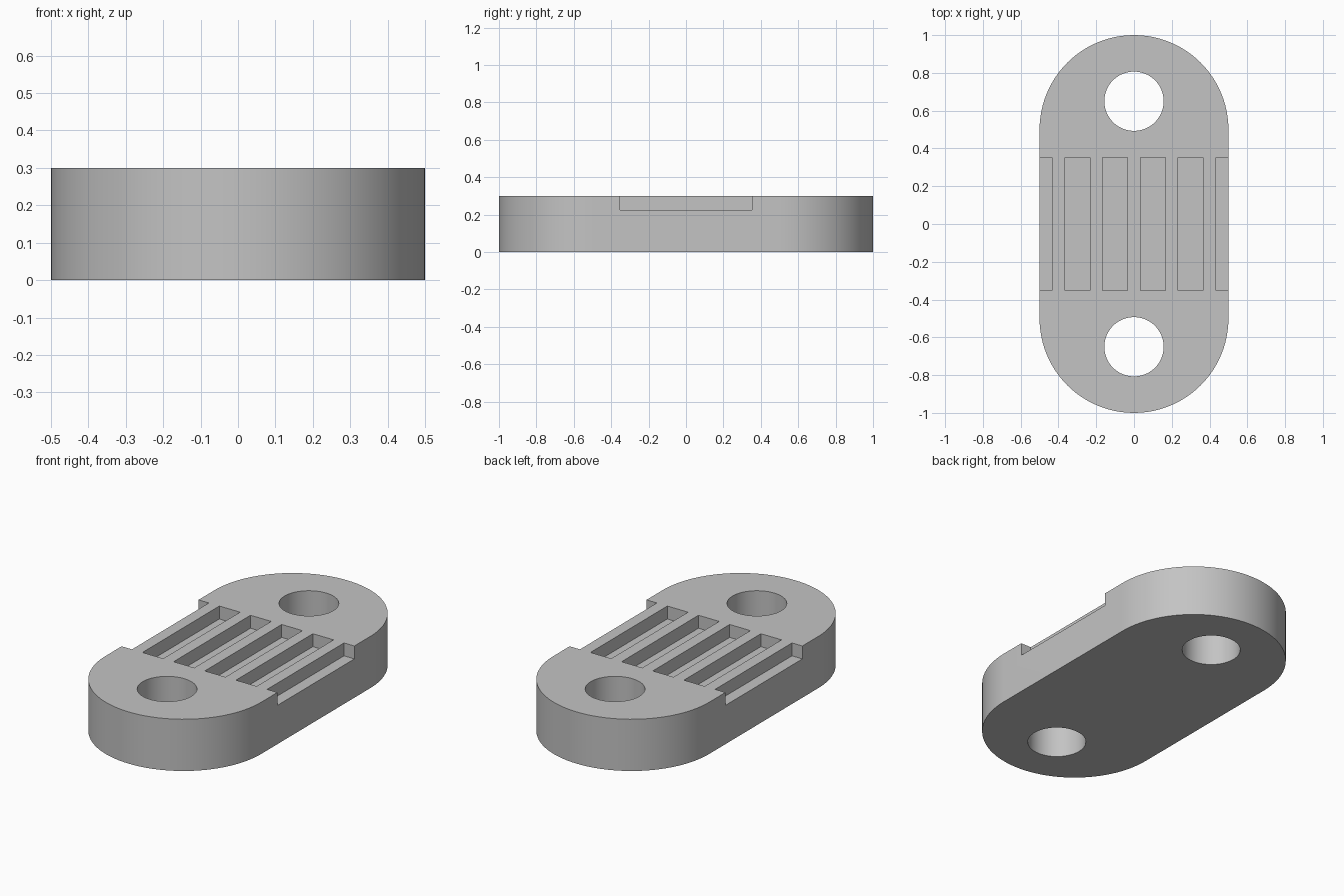
import bpy
import bmesh
from math import pi, cos, sin, radians

cube = bpy.data.objects.get("Cube")
if cube:
    bpy.data.objects.remove(cube, do_unlink=True)

HEIGHT = 0.3
RADIUS = 0.5
HOLE_Y, HOLE_RADIUS = 0.65, 0.157
SLOT_WIDTH, SLOT_LENGTH, SLOT_DEPTH, SLOT_PITCH = 0.133, 0.705, 0.075, 0.2

grey = bpy.data.materials.new("plain grey")
grey.use_nodes = True
colour = (0.55, 0.55, 0.55, 1)
grey.diffuse_color = colour
grey.node_tree.nodes["Principled BSDF"].inputs["Base Color"].default_value = colour


def prism(name, outline, bottom, top):
    """Extrude a closed outline straight up."""
    bm = bmesh.new()
    base = bm.faces.new([bm.verts.new((x, y, bottom)) for x, y in outline])
    result = bmesh.ops.extrude_face_region(bm, geom=[base])
    for v in result["geom"]:
        if isinstance(v, bmesh.types.BMVert):
            v.co.z = top
    bmesh.ops.recalc_face_normals(bm, faces=bm.faces)
    mesh = bpy.data.meshes.new(name)
    bm.to_mesh(mesh)
    bm.free()
    mesh.materials.append(grey)
    obj = bpy.data.objects.new(name, mesh)
    bpy.context.collection.objects.link(obj)
    return obj


def arc(cy, radius, start, sweep, steps):
    return [(radius * cos(start + sweep * i / steps),
             cy + radius * sin(start + sweep * i / steps)) for i in range(steps + 1)]


# Plate with two round ends
straight = 1 - RADIUS
outline = arc(straight, RADIUS, 0, pi, 48) + arc(-straight, RADIUS, pi, pi, 48)
plate = prism("slotted_plate", outline, 0, HEIGHT)

# Cutters: two bolt holes and a row of shallow slots
cutters = []
for side in (-1, 1):
    circle = arc(side * HOLE_Y, HOLE_RADIUS, 0, 2 * pi, 64)[:-1]
    cutters.append(prism("hole_cutter", circle, -0.1, HEIGHT + 0.1))
for i in range(6):
    x = (i - 2.5) * SLOT_PITCH
    w, l = SLOT_WIDTH / 2, SLOT_LENGTH / 2
    rect = [(x - w, -l), (x + w, -l), (x + w, l), (x - w, l)]
    cutters.append(prism("slot_cutter", rect, HEIGHT - SLOT_DEPTH, HEIGHT + 0.1))

bpy.ops.object.select_all(action='DESELECT')
plate.select_set(True)
bpy.context.view_layer.objects.active = plate
for cutter in cutters:
    cutter.hide_render = True
    mod = plate.modifiers.new("cut", 'BOOLEAN')
    mod.operation = 'DIFFERENCE'
    mod.solver = 'EXACT'
    mod.object = cutter
    bpy.ops.object.modifier_apply(modifier=mod.name)
    bpy.data.objects.remove(cutter, do_unlink=True)

# Smooth round walls, crisp edges
bpy.ops.object.shade_smooth_by_angle(angle=radians(30))
